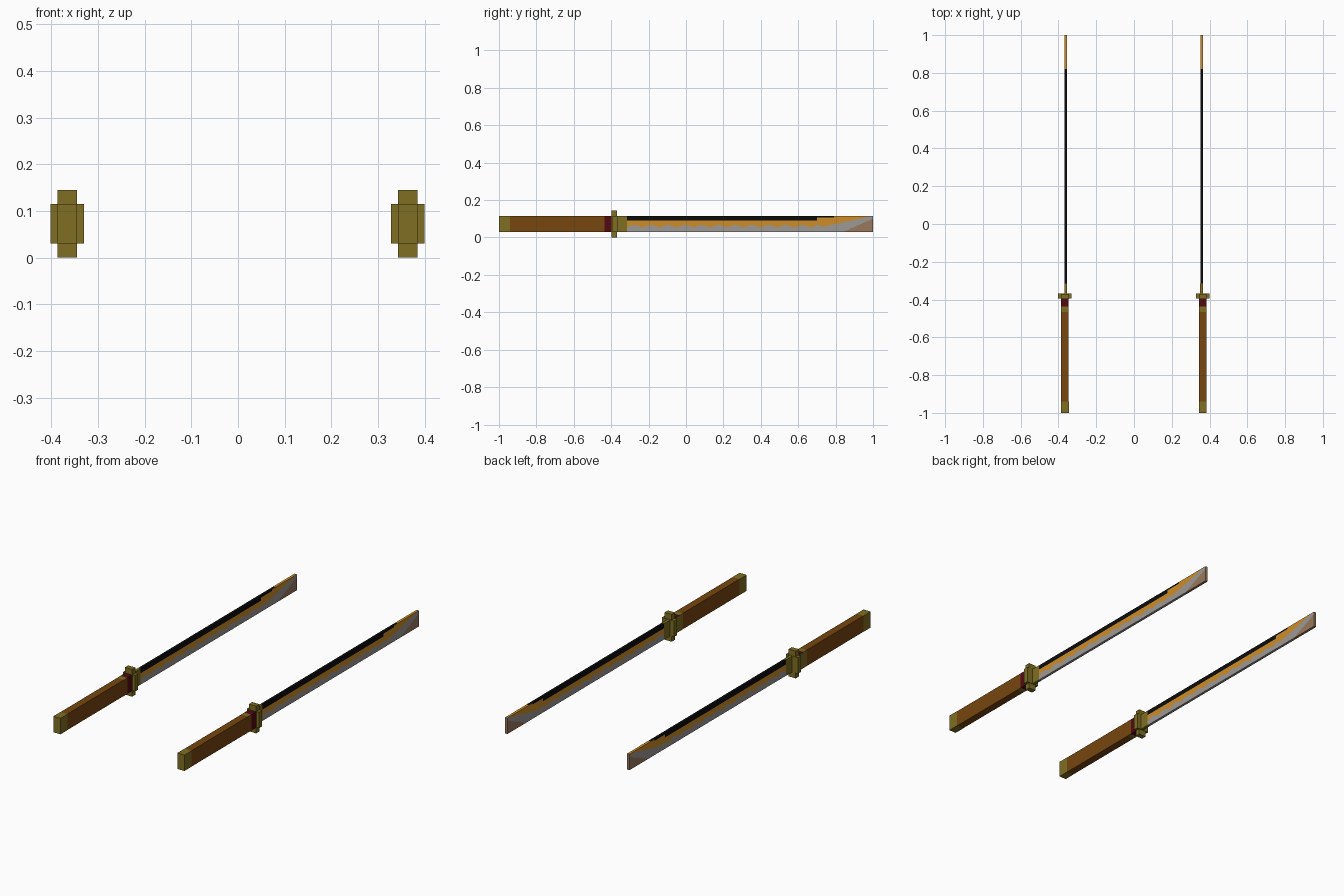
import bpy, bmesh, math

if "Cube" in bpy.data.objects:
    bpy.data.objects.remove(bpy.data.objects["Cube"])


def mat(name, r, g, b):
    def lin(v):
        v /= 255
        return v / 12.92 if v <= 0.04045 else ((v + 0.055) / 1.055) ** 2.4
    m = bpy.data.materials.new(name)
    m.diffuse_color = (lin(r), lin(g), lin(b), 1)
    m.use_nodes = True
    m.node_tree.nodes["Principled BSDF"].inputs["Base Color"].default_value = m.diffuse_color
    return m


BROWN = mat("grip brown", 118, 70, 15)
OLIVE = mat("aged brass", 126, 110, 34)
RED = mat("dark red", 82, 10, 18)
BLACK = mat("blade black", 12, 12, 13)
ORANGE = mat("blade orange", 206, 141, 40)
GREY = mat("steel grey", 156, 152, 150)
TAN = mat("tip tan", 152, 120, 92)

Z0, Z1 = 0.03, 0.115


def finish(bm, name, mats):
    me = bpy.data.meshes.new(name)
    bm.to_mesh(me)
    bm.free()
    for m in mats:
        me.materials.append(m)
    ob = bpy.data.objects.new(name, me)
    bpy.context.collection.objects.link(ob)
    return ob


def box(name, cx, hx, y0, y1, z0, z1, mats, rule=None):
    """Box; rule(normal) picks the material index of each face."""
    bm = bmesh.new()
    bmesh.ops.create_cube(bm, size=1)
    for v in bm.verts:
        v.co = (cx + v.co.x * 2 * hx, (y0 + y1) / 2 + v.co.y * (y1 - y0),
                (z0 + z1) / 2 + v.co.z * (z1 - z0))
    bm.normal_update()
    if rule:
        for f in bm.faces:
            f.material_index = rule(f.normal)
    return finish(bm, name, mats)


def ramp(y, y0, y1, a, b):
    t = min(1, max(0, (y - y0) / (y1 - y0)))
    return a + (b - a) * t


def bands(y):
    """Heights where tan, grey, orange and black stop at this station."""
    tan = ramp(y, 0.84, 1.0, Z0, 0.1)
    wave = 0.052 + 0.014 * abs(math.sin(math.pi * (y + 0.32) / 0.09))
    if y < 0.72:
        grey = wave
    elif y < 0.86:
        grey = ramp(y, 0.72, 0.86, 0.056, 0.085)
    else:
        grey = ramp(y, 0.86, 0.99, 0.085, Z1)
    orange = 0.09 if y < 0.70 else 0.106 if y < 0.79 else Z1
    return [Z0, tan, max(grey, tan), orange, Z1]


def blade(name, cx, hx, y0, y1):
    """Thin slab whose sides are cut into coloured bands, column by column."""
    bm = bmesh.new()

    def quad(pts, mi):
        bm.faces.new([bm.verts.new(p) for p in pts]).material_index = mi

    n = 132
    for i in range(n):
        a = y0 + (y1 - y0) * i / n
        b = y0 + (y1 - y0) * (i + 1) / n
        mid = (a + b) / 2
        h = bands(mid)
        l, r = cx - hx, cx + hx
        for k in range(4):
            lo, hi = h[k], h[k + 1]
            if hi - lo > 1e-5:
                quad([(r, a, lo), (r, b, lo), (r, b, hi), (r, a, hi)], k)
                quad([(l, a, lo), (l, a, hi), (l, b, hi), (l, b, lo)], k)
        quad([(l, a, Z1), (r, a, Z1), (r, b, Z1), (l, b, Z1)], 3 if mid < 0.82 else 2)
        quad([(l, a, Z0), (l, b, Z0), (r, b, Z0), (r, a, Z0)], 1 if mid < 0.84 else 0)
    quad([(l, y1, Z0), (l, y1, Z1), (r, y1, Z1), (r, y1, Z0)], 0)
    quad([(l, y0, Z0), (r, y0, Z0), (r, y0, Z1), (l, y0, Z1)], 1)
    bmesh.ops.remove_doubles(bm, verts=bm.verts, dist=1e-6)
    return finish(bm, name, [TAN, GREY, ORANGE, BLACK])


for side, cx, bx in (("left", -0.366, -0.361), ("right", 0.364, 0.358)):
    # grip, pommel and painted rings
    box(side + "_pommel", cx, 0.021, -1.0, -0.94, Z0, Z1, [OLIVE])
    box(side + "_grip", cx, 0.02, -0.94, -0.465, Z0, Z1, [BROWN])
    box(side + "_grip_ring", cx, 0.0205, -0.465, -0.437, Z0, Z1, [OLIVE, BROWN],
        lambda n: 1 if n.x > 0.5 else 0)
    box(side + "_red_collar", cx, 0.0205, -0.437, -0.39, Z0, Z1, [RED, OLIVE],
        lambda n: 1 if n.x < -0.5 else 0)
    # cross-shaped guard
    box(side + "_guard_tall", cx, 0.021, -0.397, -0.37, 0.0, 0.145, [OLIVE])
    box(side + "_guard_wide", cx, 0.0355, -0.394, -0.367, Z0, Z1, [OLIVE])
    # blade and its collar
    box(side + "_blade_collar", bx, 0.0075, -0.37, -0.315, Z0, Z1, [OLIVE])
    blade(side + "_blade", bx, 0.0068, -0.315, 1.0)
